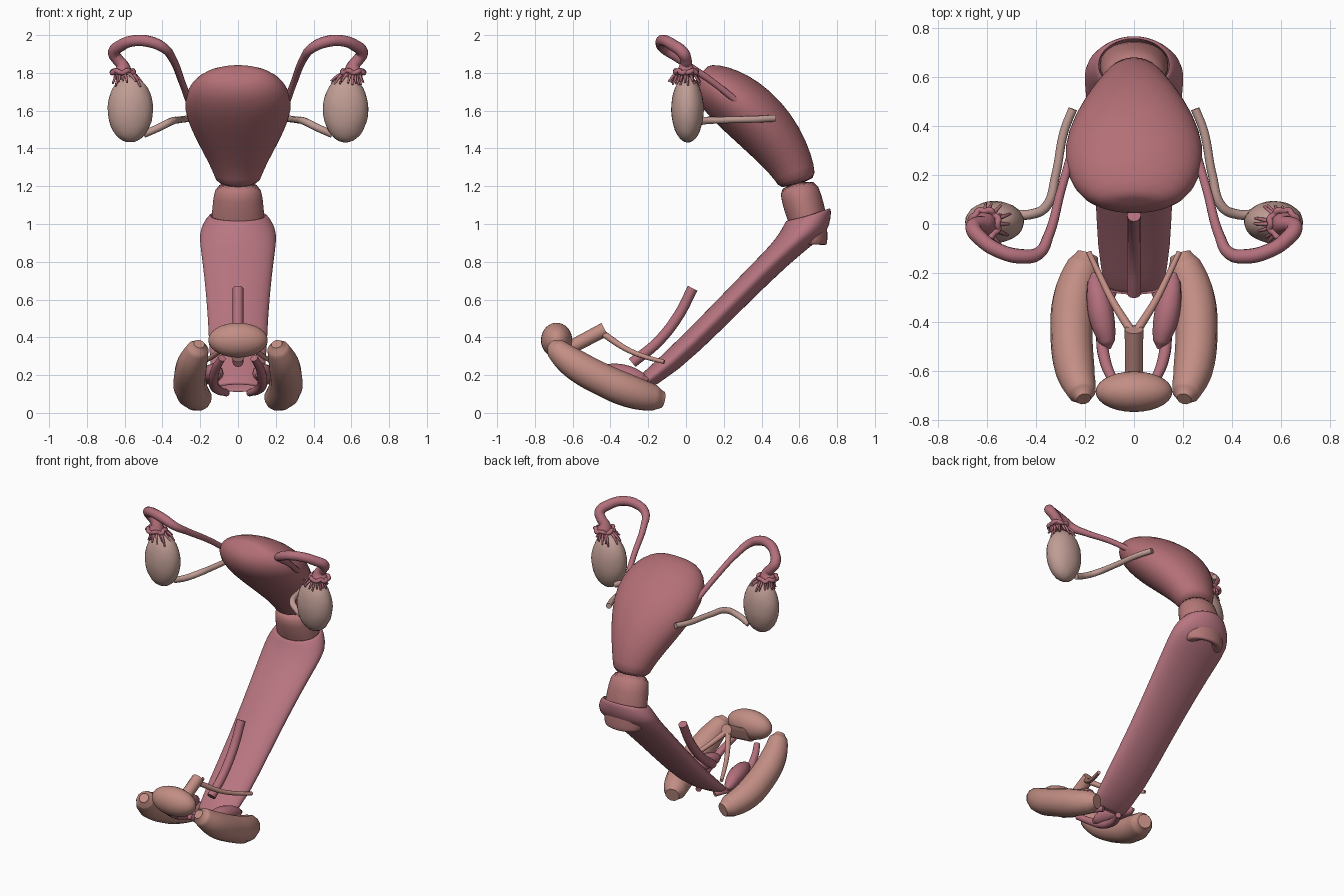
import bpy, bmesh, math, random
from mathutils import Vector

random.seed(4)


def material(name, rgb):
    m = bpy.data.materials.new(name)
    m.diffuse_color = (*rgb, 1)
    return m


MUSCLE = material("muscle", (0.45, 0.16, 0.18))
NECK = material("neck", (0.47, 0.19, 0.19))
CANAL = material("canal", (0.48, 0.18, 0.22))
TUBE = material("tube", (0.45, 0.16, 0.20))
OVARY = material("ovary", (0.53, 0.34, 0.30))
SKIN = material("skin", (0.54, 0.27, 0.23))


def mesh_object(name, bm, mat):
    bmesh.ops.recalc_face_normals(bm, faces=bm.faces)
    for f in bm.faces:
        f.smooth = True
    me = bpy.data.meshes.new(name)
    bm.to_mesh(me)
    bm.free()
    me.materials.append(mat)
    ob = bpy.data.objects.new(name, me)
    bpy.context.collection.objects.link(ob)
    return ob


def loft(name, rings, mat, caps=(False, False), sides=28, wall=0):
    """Oval rings, each given by its front point, back point (y, z) and half width."""
    bm = bmesh.new()
    loops = []
    for y1, z1, y2, z2, hx in rings:
        loop = []
        for i in range(sides):
            a = 2 * math.pi * i / sides
            t = 0.5 + 0.5 * math.cos(a)
            loop.append(bm.verts.new((hx * math.sin(a), y1 + (y2 - y1) * t, z1 + (z2 - z1) * t)))
        loops.append(loop)
    for p, q in zip(loops, loops[1:]):
        for i in range(sides):
            j = (i + 1) % sides
            bm.faces.new((p[i], p[j], q[j], q[i]))
    for cap, loop in zip(caps, (loops[0], loops[-1])):
        if cap:
            bm.faces.new(loop)
    ob = mesh_object(name, bm, mat)
    if wall:
        s = ob.modifiers.new("wall", "SOLIDIFY")
        s.thickness = wall
        s.offset = -1
    s = ob.modifiers.new("smooth", "SUBSURF")
    s.levels = s.render_levels = 1
    return ob


def tube(name, paths, mat, res=8):
    """Smooth tubes; every path point is x, y, z, radius."""
    cu = bpy.data.curves.new(name, "CURVE")
    cu.dimensions = "3D"
    cu.bevel_depth = 1
    cu.bevel_resolution = 4
    cu.resolution_u = res
    cu.use_fill_caps = True
    for path in paths:
        sp = cu.splines.new("BEZIER")
        sp.radius_interpolation = "CARDINAL"
        sp.bezier_points.add(len(path) - 1)
        for bp, (x, y, z, r) in zip(sp.bezier_points, path):
            bp.co = (x, y, z)
            bp.radius = r
            bp.handle_left_type = bp.handle_right_type = "AUTO"
    cu.materials.append(mat)
    ob = bpy.data.objects.new(name, cu)
    bpy.context.collection.objects.link(ob)
    bpy.ops.object.select_all(action="DESELECT")
    ob.select_set(True)
    bpy.context.view_layer.objects.active = ob
    bpy.ops.object.convert(target="MESH")
    bpy.ops.object.shade_smooth_by_angle(angle=math.radians(50))
    return ob


def ellipsoid(name, center, radii, mat, bump=0):
    bm = bmesh.new()
    bmesh.ops.create_uvsphere(bm, u_segments=28, v_segments=18, radius=1)
    for v in bm.verts:
        k = 1 + random.uniform(-bump, bump)
        v.co = Vector(center) + Vector([c * r * k for c, r in zip(v.co, radii)])
    return mesh_object(name, bm, mat)


# Womb body, narrowing towards the neck
loft("uterus", [
    (0.085, 1.805, 0.105, 1.825, 0.05), (0.045, 1.765, 0.13, 1.847, 0.14),
    (0.04, 1.69, 0.22, 1.835, 0.225), (0.085, 1.61, 0.33, 1.79, 0.275),
    (0.17, 1.52, 0.445, 1.71, 0.29), (0.28, 1.42, 0.555, 1.59, 0.25),
    (0.40, 1.31, 0.64, 1.44, 0.18), (0.475, 1.23, 0.68, 1.31, 0.127),
    (0.495, 1.18, 0.69, 1.23, 0.115)], MUSCLE, (True, True))

# Neck, with a dimpled lower opening
loft("cervix", [
    (0.49, 1.20, 0.685, 1.25, 0.118), (0.505, 1.12, 0.72, 1.15, 0.132),
    (0.535, 1.02, 0.745, 1.05, 0.142), (0.57, 0.94, 0.75, 0.94, 0.14),
    (0.59, 0.895, 0.748, 0.893, 0.13), (0.60, 0.89, 0.742, 0.888, 0.12),
    (0.64, 0.895, 0.71, 0.893, 0.05), (0.645, 0.94, 0.70, 0.94, 0.035)], NECK, (True, True))

# Flattened canal, open at both ends
loft("vaginal_canal", [
    (0.53, 1.02, 0.77, 1.085, 0.15), (0.52, 1.0, 0.767, 1.03, 0.18),
    (0.50, 0.96, 0.75, 0.95, 0.207), (0.45, 0.89, 0.63, 0.86, 0.20),
    (0.35, 0.79, 0.46, 0.71, 0.182), (0.10, 0.53, 0.20, 0.45, 0.157),
    (-0.14, 0.29, -0.05, 0.21, 0.152), (-0.30, 0.15, -0.24, 0.10, 0.12)], CANAL, wall=0.015)

# Urethra and clitoral body on the centre line
tube("urethra", [[(0, 0.035, 0.66, 0.028), (0, -0.04, 0.515, 0.028),
                  (0, -0.15, 0.375, 0.028), (0, -0.285, 0.265, 0.028)]], TUBE)
tube("clitoral_body", [[(0, -0.70, 0.30, 0.036), (0, -0.43, 0.442, 0.038)]], SKIN)
ellipsoid("mons", (0, -0.685, 0.385), (0.157, 0.083, 0.092), SKIN)

for side, s in (("right", 1), ("left", -1)):
    def m(*pts):
        return [(s * x, y, z, r) for x, y, z, r in pts]

    # Ovary and its ligament
    ellipsoid("ovary_" + side, (s * 0.57, 0.008, 1.607), (0.12, 0.086, 0.175), OVARY, 0.012)
    tube("ovarian_ligament_" + side, [m(
        (0.50, 0.04, 1.475, 0.02), (0.42, 0.04, 1.51, 0.02), (0.36, 0.07, 1.54, 0.02),
        (0.32, 0.20, 1.55, 0.018), (0.285, 0.38, 1.555, 0.018), (0.25, 0.47, 1.56, 0.018))], OVARY)

    # Fallopian tube arching over to the ovary
    tube("fallopian_tube_" + side, [m(
        (0.26, 0.27, 1.65, 0.018), (0.30, 0.13, 1.76, 0.018), (0.35, -0.05, 1.88, 0.021),
        (0.39, -0.12, 1.93, 0.026), (0.46, -0.132, 1.963, 0.03), (0.55, -0.11, 1.97, 0.03),
        (0.62, -0.065, 1.945, 0.031), (0.657, -0.015, 1.905, 0.032), (0.635, 0.0, 1.868, 0.031),
        (0.613, 0.0, 1.84, 0.035), (0.61, 0.0, 1.795, 0.055))], TUBE)

    # Frilled lip and fingers draped over the ovary
    ring = []
    for i in range(17):
        a = 2 * math.pi * i / 16
        r = 0.052 + (0.008 if i % 2 else 0)
        ring.append((0.61 + r * math.cos(a), r * math.sin(a), 1.80 + 0.006 * (i % 3), 0.013))
    fingers = [m(*ring)]
    for i in range(18):
        a = 2 * math.pi * i / 18 + random.uniform(-0.15, 0.15)
        c, d = math.cos(a), math.sin(a)
        reach = random.uniform(0.07, 0.10) * (0.7 if c > 0.3 else 1.1 if c < -0.3 else 0.85)
        drop = random.uniform(0.04, 0.075)
        fingers.append(m((0.61 + 0.045 * c, 0.045 * d, 1.80, 0.009),
                         (0.605 + 0.7 * reach * c, 0.7 * reach * d, 1.785, 0.008),
                         (0.60 + reach * c, reach * d, 1.80 - drop, 0.005)))
    tube("fimbriae_" + side, fingers, TUBE, 4)

    # Outer fold
    tube("labium_majus_" + side, [m(
        (0.205, -0.715, 0.365, 0.03), (0.212, -0.69, 0.34, 0.058), (0.24, -0.60, 0.265, 0.08),
        (0.255, -0.43, 0.17, 0.087), (0.24, -0.28, 0.108, 0.086),
        (0.205, -0.17, 0.078, 0.07), (0.19, -0.125, 0.068, 0.045))], SKIN)
    # Inner fold
    tube("labium_minus_" + side, [m(
        (0.085, -0.64, 0.29, 0.02), (0.115, -0.57, 0.24, 0.023), (0.13, -0.46, 0.17, 0.025),
        (0.11, -0.32, 0.125, 0.025), (0.06, -0.22, 0.105, 0.018))], TUBE)
    # Bulb and thin leg beside the opening
    tube("vestibular_bulb_" + side, [m(
        (0.105, -0.51, 0.20, 0.012), (0.11, -0.48, 0.205, 0.033), (0.128, -0.40, 0.21, 0.05),
        (0.147, -0.30, 0.20, 0.047), (0.16, -0.23, 0.18, 0.03), (0.165, -0.20, 0.175, 0.01))], TUBE)
    tube("clitoral_crus_" + side, [m(
        (0.01, -0.44, 0.42, 0.018), (0.09, -0.31, 0.335, 0.015),
        (0.14, -0.21, 0.295, 0.013), (0.185, -0.115, 0.27, 0.011))], SKIN)
